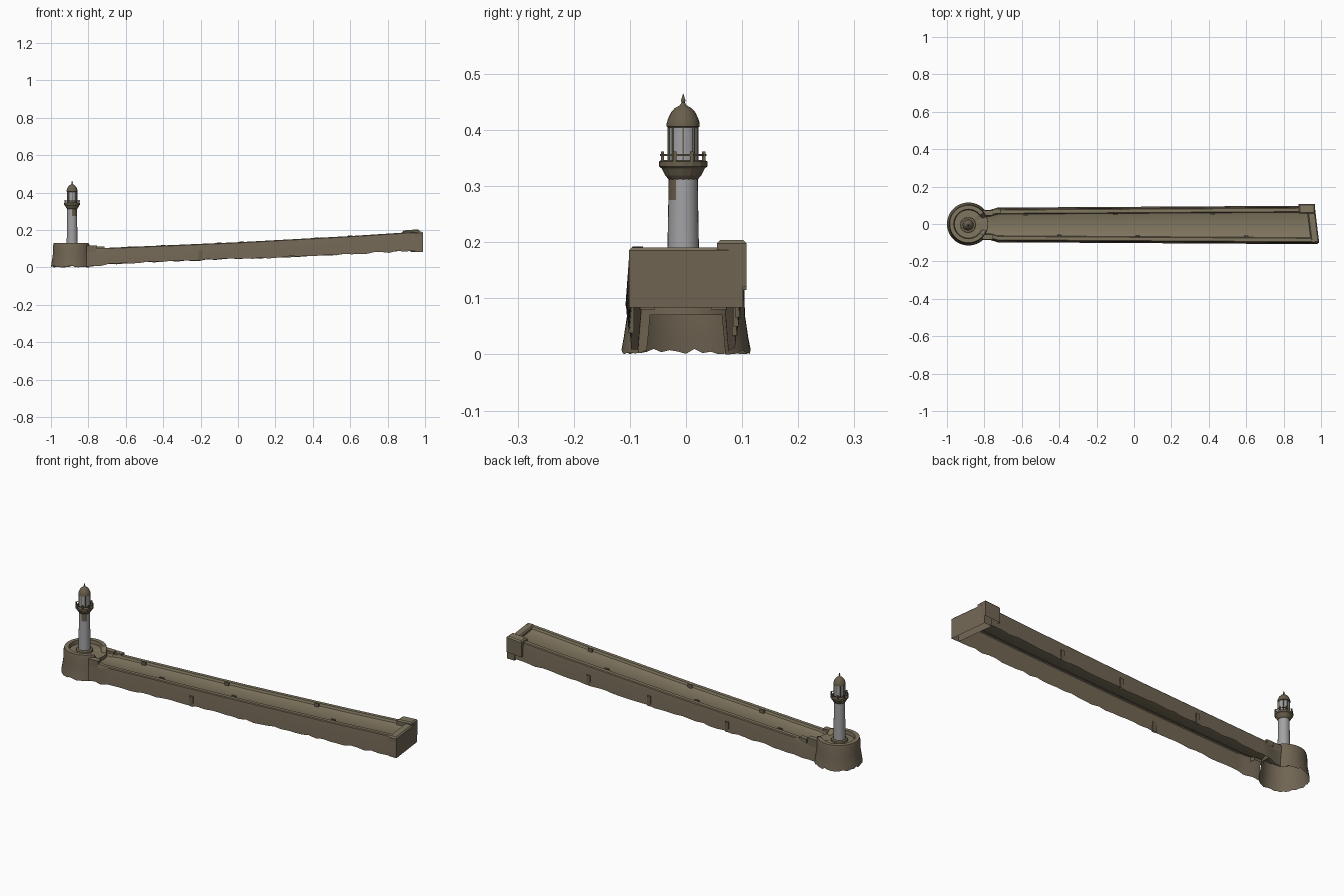
import bpy, bmesh, math, random
from mathutils import Vector

if "Cube" in bpy.data.objects:
    bpy.data.objects.remove(bpy.data.objects["Cube"])
random.seed(4)

def mat(name, r, g, b):
    m = bpy.data.materials.new(name)
    m.diffuse_color = (r, g, b, 1)
    m.use_nodes = True
    m.node_tree.nodes["Principled BSDF"].inputs["Base Color"].default_value = m.diffuse_color
    return m

WALL = mat("wall_stone", 0.165, 0.132, 0.088)
DECK = mat("deck_stone", 0.215, 0.182, 0.116)
TRIM = mat("brown_trim", 0.140, 0.112, 0.072)
GREY = mat("grey_paint", 0.36, 0.36, 0.37)

def finish(name, bm, mats, smooth=None):
    me = bpy.data.meshes.new(name)
    bm.normal_update()
    bm.to_mesh(me)
    bm.free()
    for m in mats:
        me.materials.append(m)
    ob = bpy.data.objects.new(name, me)
    bpy.context.collection.objects.link(ob)
    if smooth:
        bpy.ops.object.select_all(action='DESELECT')
        ob.select_set(True)
        bpy.context.view_layer.objects.active = ob
        bpy.ops.object.shade_smooth_by_angle(angle=math.radians(smooth))
    return ob

def lathe(profile, cx, cy, n):
    """Spin (radius, z) points round a vertical axis; open at both ends."""
    bm = bmesh.new()
    rings = []
    for r, z in profile:
        rings.append([bm.verts.new((cx + r * math.cos(2 * math.pi * i / n),
                                    cy + r * math.sin(2 * math.pi * i / n), z)) for i in range(n)])
    for a, b in zip(rings, rings[1:]):
        for i in range(n):
            j = (i + 1) % n
            bm.faces.new((a[i], a[j], b[j], b[i]))
    return bm, rings

def box(bm, x0, x1, y0, y1, z0, z1, slope=0.0, skew=0.0):
    """Block whose height follows the pier slope and whose x leans with y; open below."""
    v = {}
    for i, x in enumerate((x0, x1)):
        for j, y in enumerate((y0, y1)):
            for k, z in enumerate((z0, z1)):
                v[i, j, k] = bm.verts.new((x + skew * y, y, z + slope * (x - x0)))
    for q in (((0,0,0),(0,0,1),(0,1,1),(0,1,0)), ((1,0,0),(1,1,0),(1,1,1),(1,0,1)),
              ((0,0,0),(1,0,0),(1,0,1),(0,0,1)), ((0,1,0),(0,1,1),(1,1,1),(1,1,0)),
              ((0,0,1),(1,0,1),(1,1,1),(0,1,1))):
        bm.faces.new([v[c] for c in q])

# sloping pier heights
def lerp_table(x, pts):
    for (xa, a), (xb, b) in zip(pts, pts[1:]):
        if x <= xb:
            return a + (b - a) * (x - xa) / (xb - xa)
    return pts[-1][1]

def top_z(x):
    return lerp_table(x, [(-0.85, 0.101), (-0.7, 0.105), (0, 0.135), (0.6, 0.168), (1, 0.194)])

def low_z(x):
    return lerp_table(x, [(-0.85, 0.004), (-0.6, 0.024), (-0.2, 0.04), (0.2, 0.054), (1, 0.092)])

def half_w(x):
    return 0.088 + 0.006 * x

CY = -0.005

# pier: hollow shell of outer walls, parapets and sunken deck
bm = bmesh.new()
N = 44
rows = []
for s in range(N + 1):
    x = -0.81 + 1.78 * s / N
    t, h = top_z(x), half_w(x)
    neck = 0.012 if x < -0.76 else 0
    pts = []
    for side in (-1, 1):
        jag = random.uniform(-0.005, 0.004)
        p = [(h + 0.009, max(0.001, low_z(x) + jag)), (h + 0.003, t - 0.022), (h, t - 0.004),
             (h - 0.004, t), (h - 0.022, t), (h - 0.026, t - 0.012), (h - 0.032, t - 0.015)]
        p = [(CY + side * (y - neck), z) for y, z in p]
        pts += p if side < 0 else p[::-1]
    rows.append([bm.verts.new((x - 0.12 * y * (s > N - 2), y, z)) for y, z in pts])
for a, b in zip(rows, rows[1:]):
    for i in range(len(a) - 1):
        f = bm.faces.new((a[i], b[i], b[i + 1], a[i + 1]))
        f.material_index = 1 if 2 < i < 10 else 0
finish("pier", bm, [WALL, DECK], 35)

# shore end wall with raised corner pier
bm = bmesh.new()
box(bm, 0.935, 0.978, -0.102, 0.102, 0.084, 0.191, 0, -0.12)
box(bm, 0.885, 0.972, 0.055, 0.108, 0.115, 0.198, 0.07, -0.05)
edges = [e for e in bm.edges if all(v.co.z > 0.18 for v in e.verts)]
bmesh.ops.bevel(bm, geom=edges, offset=0.006, segments=1, affect='EDGES')
bm.normal_update()
for f in bm.faces:
    f.material_index = 1 if f.normal.z > 0.5 else 0
finish("shore_end_wall", bm, [WALL, DECK])

# neck walls joining the pier to the round head
bm = bmesh.new()
for y0, y1 in ((0.045, 0.072), (-0.082, -0.055)):
    box(bm, -0.81, -0.755, y0, y1, 0.08, 0.118)
box(bm, -0.755, -0.715, 0.056, 0.08, 0.09, 0.113)
bm.normal_update()
for f in bm.faces:
    f.material_index = 1 if f.normal.z > 0.5 else 0
finish("neck_walls", bm, [WALL, DECK])

# mooring posts and fenders along the parapets
bm = bmesh.new()
for x, side in ((-0.58, 1), (-0.4, -1), (-0.1, 1), (0.02, -1), (0.42, 1), (0.6, -1)):
    y = CY + side * (half_w(x) - 0.03)
    box(bm, x - 0.012, x + 0.012, y - 0.004, y + 0.004, top_z(x) - 0.016, top_z(x) + 0.003)
for x, side in ((-0.2, -1), (-0.3, 1), (0.15, 1), (0.5, 1)):
    y = CY + side * (half_w(x) + 0.006)
    box(bm, x - 0.01, x + 0.01, y - 0.005, y + 0.005, low_z(x) - 0.002, low_z(x) + 0.05)
finish("mooring_posts", bm, [TRIM])

# round pier head: open-bottomed drum with parapet ring and gateway
HX = -0.885
bm, rings = lathe([(0.115, 0.004), (0.111, 0.03), (0.105, 0.07), (0.104, 0.115), (0.1, 0.13),
                   (0.079, 0.13), (0.075, 0.112), (0.02, 0.112)], HX, 0, 48)
for v in rings[0]:
    v.co.z = random.uniform(0.0, 0.01)
for ring in rings[3:7]:
    for v in ring:
        if v.co.x > HX and abs(v.co.y) < 0.04:
            v.co.z = min(v.co.z, 0.106)
bm.normal_update()
for f in bm.faces:
    f.material_index = 1 if f.normal.z > 0.6 else 0
gap = [f for f in bm.faces if f.calc_center_median().x > HX + 0.05
       and abs(f.calc_center_median().y) < 0.065 and f.calc_center_median().z < 0.08]
bmesh.ops.delete(bm, geom=gap, context='FACES')
finish("pier_head", bm, [WALL, DECK], 35)

# lighthouse shaft with a weathered patch under the gallery
TX, TY = -0.887, -0.005
bm, rings = lathe([(0.03, 0.108), (0.0285, 0.16), (0.0275, 0.22), (0.0265, 0.275), (0.026, 0.32)], TX, TY, 24)
for f in bm.faces:
    c = f.calc_center_median()
    f.material_index = 1 if c.z > 0.275 and c.y < TY - 0.01 and c.x > TX else 0
finish("lighthouse_shaft", bm, [GREY, TRIM], 40)

# stepped tower foot
bm, rings = lathe([(0.042, 0.111), (0.04, 0.119), (0.029, 0.123)], TX, TY, 16)
finish("tower_foot", bm, [TRIM])

# corbelled gallery
bm, rings = lathe([(0.026, 0.312), (0.032, 0.319), (0.038, 0.331), (0.043, 0.335), (0.043, 0.344),
                   (0.038, 0.347), (0.024, 0.347)], TX, TY, 16)
finish("gallery", bm, [TRIM])

# gallery railing
bm, rings = lathe([(0.0405, 0.354), (0.0415, 0.354), (0.0415, 0.357), (0.0405, 0.357)], TX, TY, 16)
for i in range(8):
    a = math.pi * (i + 0.5) / 4
    x, y = TX + 0.04 * math.cos(a), TY + 0.04 * math.sin(a)
    box(bm, x - 0.003, x + 0.003, y - 0.003, y + 0.003, 0.343, 0.362)
finish("gallery_railing", bm, [TRIM])

# lantern room and its glazing bars
bm, rings = lathe([(0.026, 0.345), (0.026, 0.41)], TX, TY, 16)
finish("lantern_room", bm, [GREY], 40)
bm = bmesh.new()
for i in range(8):
    a = math.pi * i / 4
    x, y = TX + 0.0262 * math.cos(a), TY + 0.0262 * math.sin(a)
    box(bm, x - 0.0015, x + 0.0015, y - 0.0015, y + 0.0015, 0.345, 0.41)
finish("lantern_bars", bm, [TRIM])

# dome roof with finial
bm, rings = lathe([(0.025, 0.404), (0.0295, 0.406), (0.0295, 0.412), (0.027, 0.42), (0.022, 0.431),
                   (0.015, 0.439), (0.006, 0.444), (0.003, 0.449), (0.0042, 0.453), (0.0025, 0.457),
                   (0.0004, 0.465)], TX, TY, 20)
finish("dome_roof", bm, [TRIM], 45)
